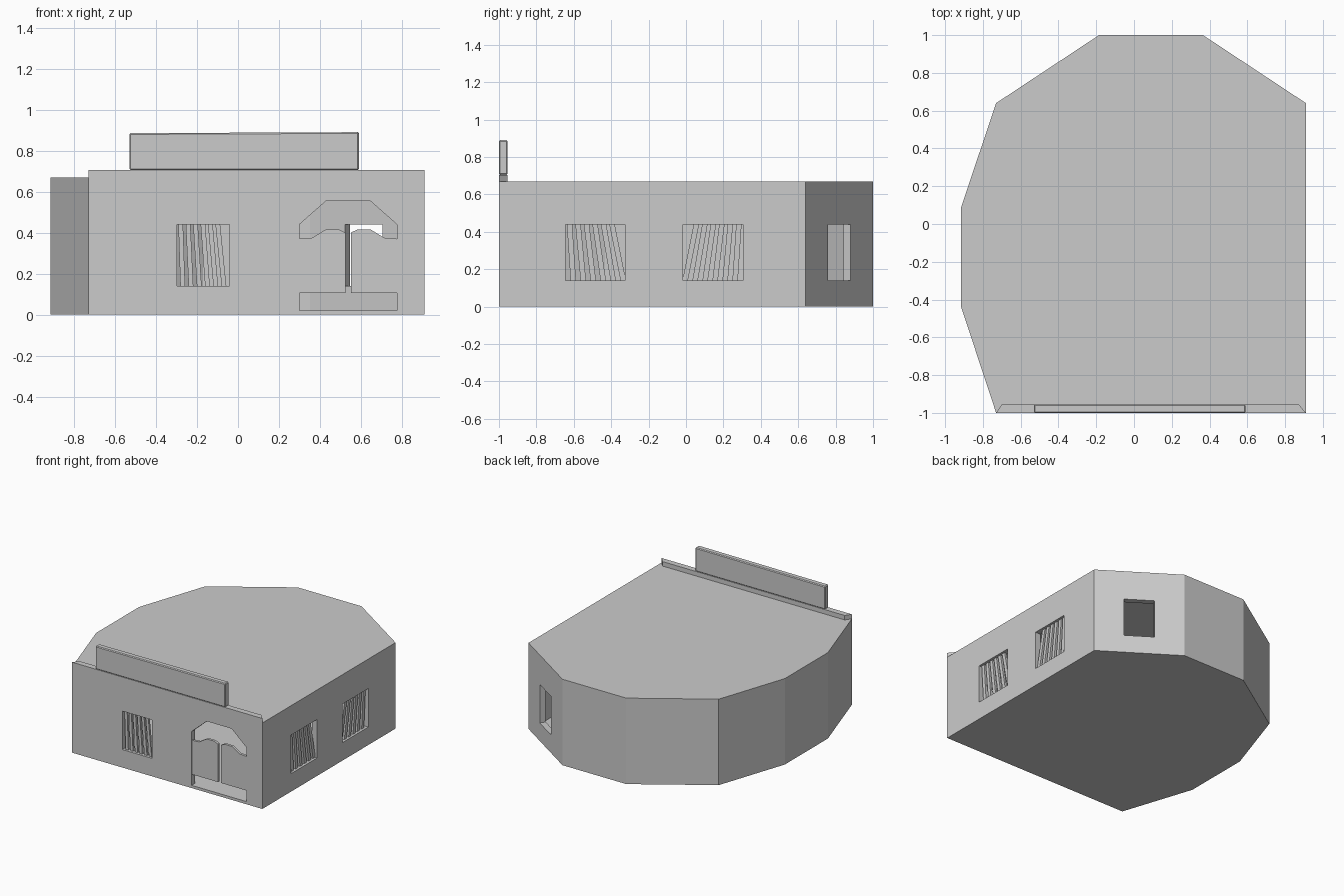
import bpy, bmesh, math
from mathutils import Matrix, Vector

if "Cube" in bpy.data.objects:
    bpy.data.objects.remove(bpy.data.objects["Cube"])

GREY = bpy.data.materials.new("plaster grey")
GREY.diffuse_color = (0.6, 0.6, 0.6, 1)
GREY.use_nodes = True
GREY.node_tree.nodes["Principled BSDF"].inputs["Base Color"].default_value = GREY.diffuse_color

WALL = 0.045      # wall thickness
ROOF = 0.67
PLAN = [(-0.73, -1), (0.91, -1), (0.91, 0.64), (0.365, 1),
        (-0.185, 1), (-0.73, 0.64), (-0.915, 0.09), (-0.915, -0.44)]


def prism(name, low, high):
    """Closed solid between two matching loops of 3D points."""
    bm = bmesh.new()
    a = [bm.verts.new(p) for p in low]
    b = [bm.verts.new(p) for p in high]
    bm.faces.new(a)
    bm.faces.new(b)
    for i in range(len(a)):
        j = (i + 1) % len(a)
        bm.faces.new((a[i], a[j], b[j], b[i]))
    bmesh.ops.recalc_face_normals(bm, faces=bm.faces)
    me = bpy.data.meshes.new(name)
    bm.to_mesh(me)
    bm.free()
    me.materials.append(GREY)
    ob = bpy.data.objects.new(name, me)
    bpy.context.collection.objects.link(ob)
    return ob


def slab(name, plan, z0, z1):
    return prism(name, [(x, y, z0) for x, y in plan], [(x, y, z1) for x, y in plan])


def panel(name, profile, d0, d1, frame=Matrix()):
    """Wall-local profile (along, up) extruded from depth d0 to d1 inward."""
    return prism(name, [frame @ Vector((x, d0, z)) for x, z in profile],
                 [frame @ Vector((x, d1, z)) for x, z in profile])


def rect(x0, x1, z0, z1):
    return [(x0, z0), (x1, z0), (x1, z1), (x0, z1)]


def inset(plan, t):
    out = []
    for i, p in enumerate(plan):
        p = Vector(p)
        d1 = (p - Vector(plan[i - 1])).normalized()
        d2 = (Vector(plan[(i + 1) % len(plan)]) - p).normalized()
        n1, n2 = Vector((-d1.y, d1.x)), Vector((-d2.y, d2.x))
        out.append(tuple(p + (n1 + n2) * t / (1 + n1.dot(n2))))
    return out


def frame_at(x, y, angle):
    return Matrix.Translation((x, y, 0)) @ Matrix.Rotation(angle, 4, 'Z')


def cut(target, cutter):
    cutter.hide_render = True
    m = target.modifiers.new("cut", 'BOOLEAN')
    m.operation, m.solver, m.object = 'DIFFERENCE', 'EXACT', cutter
    bpy.context.view_layer.objects.active = target
    bpy.ops.object.modifier_apply(modifier=m.name)
    bpy.data.objects.remove(cutter)


# hollow building with floor and roof
building = slab("building_shell", PLAN, 0, ROOF)
cut(building, slab("room_cutter", inset(PLAN, WALL), 0.02, ROOF - 0.03))

# arched doorway
arch = [(0.30, 0.021), (0.775, 0.021), (0.775, 0.44), (0.645, 0.555), (0.43, 0.555), (0.30, 0.44)]
front = frame_at(0, -1, 0)
cut(building, panel("door_cutter", arch, -0.05, 0.07, front))

# window openings: frame, centre along wall, width, bar lean (0 = no bars)
Z0, Z1 = 0.14, 0.44
right = frame_at(0.91, 0, math.pi / 2)
rear = frame_at(0.638, 0.82, math.atan2(0.36, -0.545))
windows = [("front", front, -0.17, 0.255, 1, 0.5),
           ("right_front", right, -0.485, 0.32, 1, 1),
           ("right_rear", right, 0.145, 0.32, -1, 1),
           ("rear", rear, 0, 0.218, 0, 0)]
for name, fr, c, w, side, lean in windows:
    cut(building, panel("window_cutter", rect(c - w / 2, c + w / 2, Z0, Z1), -0.05, 0.07, fr))
    if not side:
        continue
    # slanting bars, leaning more toward one side
    hw = w * 0.045
    for i in range(6):
        u = -w / 2 + w * (0.07 + 0.142 * i)
        top = c + side * u
        bottom = c + side * (u + lean * (0.02 + 0.008 * i))
        panel(f"{name}_window_bar", [(bottom - hw, Z0), (bottom + hw, Z0),
              (top + hw, Z1), (top - hw, Z1)], 0.018, 0.036, fr)

# pair of swing doors
leaf = [(0.237, 0.105), (0.237, 0.37), (0.175, 0.375), (0.11, 0.415),
        (0.045, 0.415), (0.013, 0.40), (0.013, 0.105)]
for s, name in ((-1, "left_swing_door"), (1, "right_swing_door")):
    panel(name, [(0.5375 + s * x, z) for x, z in leaf], 0.004, 0.024, front)

# mitred parapet along the front edge
slab("front_parapet", [(-0.73, -1), (0.91, -1), (0.872, -0.955), (-0.70, -0.955)], ROOF, 0.705)

# blank sign board above the parapet
sign = panel("sign_board", [(-0.53, 0.705), (0.59, 0.705), (0.59, 0.89), (-0.53, 0.885)], 0, 0.045, front)
bev = sign.modifiers.new("edge", 'BEVEL')
bev.width, bev.segments = 0.006, 1
